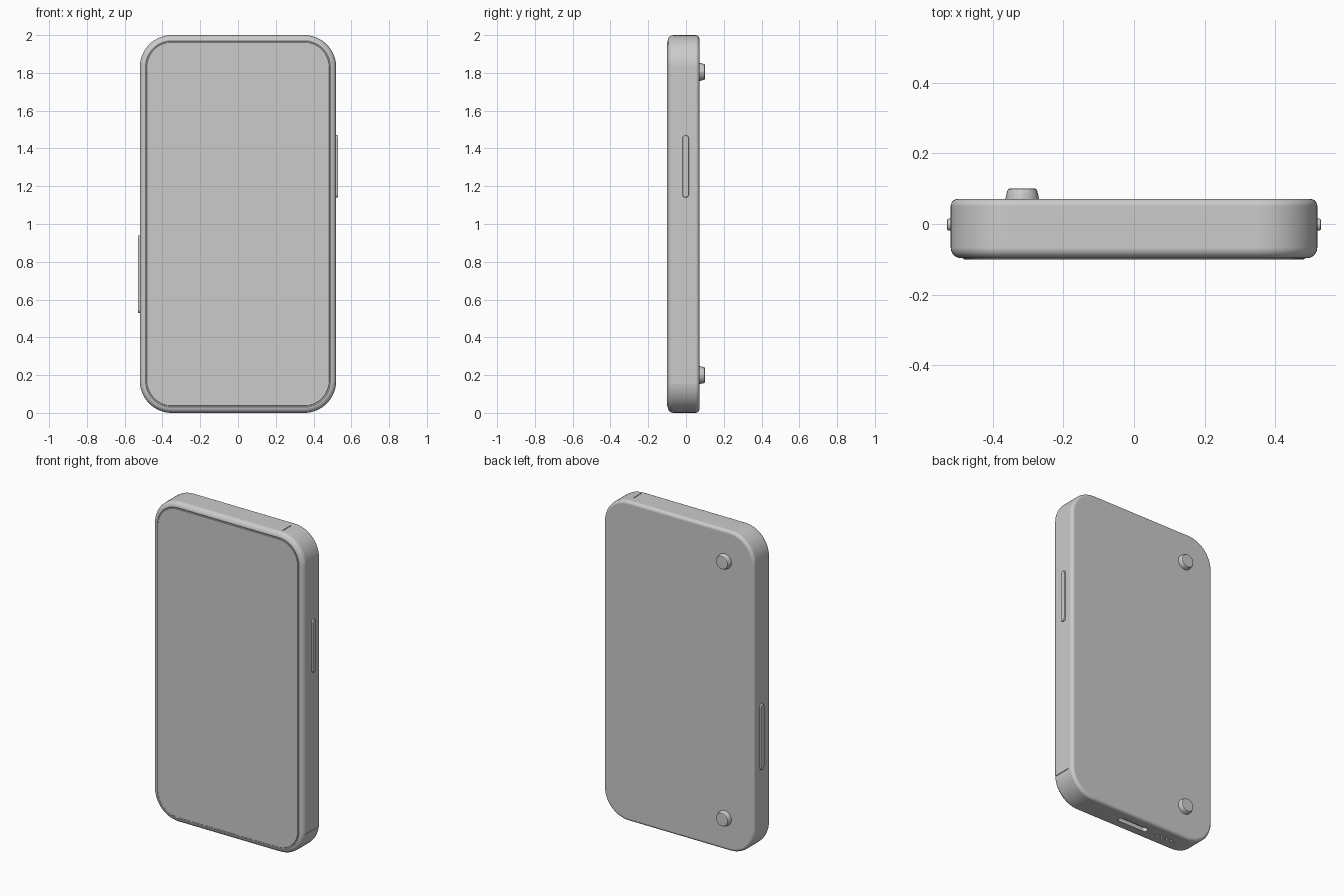
import bpy, bmesh
from math import sin, cos, pi
from mathutils import Matrix, Vector

cube = bpy.data.objects.get("Cube")
if cube:
    bpy.data.objects.remove(cube, do_unlink=True)


def rounded_rect(w, h, r, steps):
    """Outline of a rounded rectangle, w by h, centred on the origin."""
    points = []
    for k, (sx, sy) in enumerate([(1, 1), (-1, 1), (-1, -1), (1, -1)]):
        for i in range(steps + 1):
            a = (k + i / steps) * pi / 2
            points.append((sx * (w / 2 - r) + r * cos(a), sy * (h / 2 - r) + r * sin(a)))
    return points


def loft(name, w, h, r, profile, matrix, steps=12):
    """Closed solid from (inset, depth) rings of a rounded rectangle."""
    bm = bmesh.new()
    rings = []
    for inset, depth in profile:
        outline = rounded_rect(w - 2 * inset, h - 2 * inset, r - inset, steps)
        rings.append([bm.verts.new(matrix @ Vector((x, y, depth))) for x, y in outline])
    n = len(rings[0])
    for a, b in zip(rings, rings[1:]):
        for i in range(n):
            j = (i + 1) % n
            bm.faces.new((a[i], a[j], b[j], b[i]))
    bm.faces.new(rings[0])
    bm.faces.new(rings[-1])
    bmesh.ops.recalc_face_normals(bm, faces=bm.faces)
    mesh = bpy.data.meshes.new(name)
    bm.to_mesh(mesh)
    bm.free()
    obj = bpy.data.objects.new(name, mesh)
    bpy.context.collection.objects.link(obj)
    return obj


def fillet(r, depth, direction, steps=5):
    """Quarter round from the side wall (inset 0) to the face at depth."""
    angles = [i / steps * pi / 2 for i in range(steps + 1)]
    return [(r * (1 - cos(a)), depth - direction * r * (1 - sin(a))) for a in angles]


def cut(target, cutter):
    """Subtract the cutter from the target, then discard it."""
    cutter.hide_render = True
    mod = target.modifiers.new("cut", 'BOOLEAN')
    mod.operation, mod.solver, mod.object = 'DIFFERENCE', 'EXACT', cutter
    bpy.context.view_layer.objects.active = target
    bpy.ops.object.modifier_apply(modifier=mod.name)
    bpy.data.objects.remove(cutter, do_unlink=True)


def smooth(obj, angle=35):
    bpy.ops.object.select_all(action='DESELECT')
    obj.select_set(True)
    bpy.context.view_layer.objects.active = obj
    bpy.ops.object.shade_smooth_by_angle(angle=angle * pi / 180)
    weighted = obj.modifiers.new("weighted normals", 'WEIGHTED_NORMAL')
    weighted.keep_sharp = True


def place(x, y, z, rotation):
    return Matrix.Translation((x, y, z)) @ rotation


BACKWARD = Matrix.Rotation(-pi / 2, 4, 'X')
RIGHTWARD = Matrix.Rotation(pi / 2, 4, 'Y')
UPWARD = Matrix.Identity(4)

# Body shell, with a soft rim and a fine seam around the front glass
front, back = -0.098, 0.071
profile = [(0.034, front), (0.034, front + 0.003)]
profile += fillet(0.03, front + 0.001, -1)[::-1]
profile += fillet(0.02, back, 1)
body = loft("body", 1.04, 2.0, 0.17, profile, place(0, 0, 1, BACKWARD), 16)

# Front glass
loft_glass = [(0, front + 0.006), (0, front), (0.002, front - 0.002)]
glass = loft("front_glass", 0.968, 1.928, 0.134, loft_glass, place(0, 0, 1, BACKWARD), 16)

# Charging port and speaker holes in the bottom edge
cut(body, loft("port_cutter", 0.21, 0.036, 0.0175, [(0, -0.03), (0, 0.025)],
               place(0, -0.01, 0, UPWARD), 6))
for i in range(5):
    cut(body, loft("speaker_cutter", 0.018, 0.018, 0.0089, [(0, -0.03), (0, 0.02)],
                   place(-0.18 - 0.035 * i, -0.01, 0, UPWARD), 3))

# Thin joint lines in the side and top edges
cut(body, loft("side_line_cutter", 0.006, 0.12, 0.001, [(0, -0.005), (0, 0.02)],
               place(0.52, -0.02, 0.155, RIGHTWARD), 2))
cut(body, loft("top_line_cutter", 0.005, 0.08, 0.001, [(0, -0.004), (0, 0.02)],
               place(0.35, -0.02, 2.0, UPWARD), 2))
smooth(body)
smooth(glass)

# Side buttons: (name, side, bottom, top)
for name, side, low, high in [("left_button", 1, 1.14, 1.47), ("right_button", -1, 0.53, 0.94)]:
    button = loft(name, high - low, 0.034, 0.0165,
                  [(0, -0.01), (0, 0.006), (0.002, 0.009), (0.005, 0.01)],
                  place(side * 0.52, -0.002, (low + high) / 2,
                        Matrix.Rotation(side * pi / 2, 4, 'Y')), 5)
    smooth(button)

# Round studs on the back
for name, z in [("upper_stud", 1.805), ("lower_stud", 0.2)]:
    stud = loft(name, 0.094, 0.094, 0.0469,
                [(0, back - 0.01), (0, back + 0.004), (0.004, back + 0.022),
                 (0.007, back + 0.028), (0.013, back + 0.03)],
                place(-0.317, 0, z, BACKWARD), 5)
    smooth(stud)
